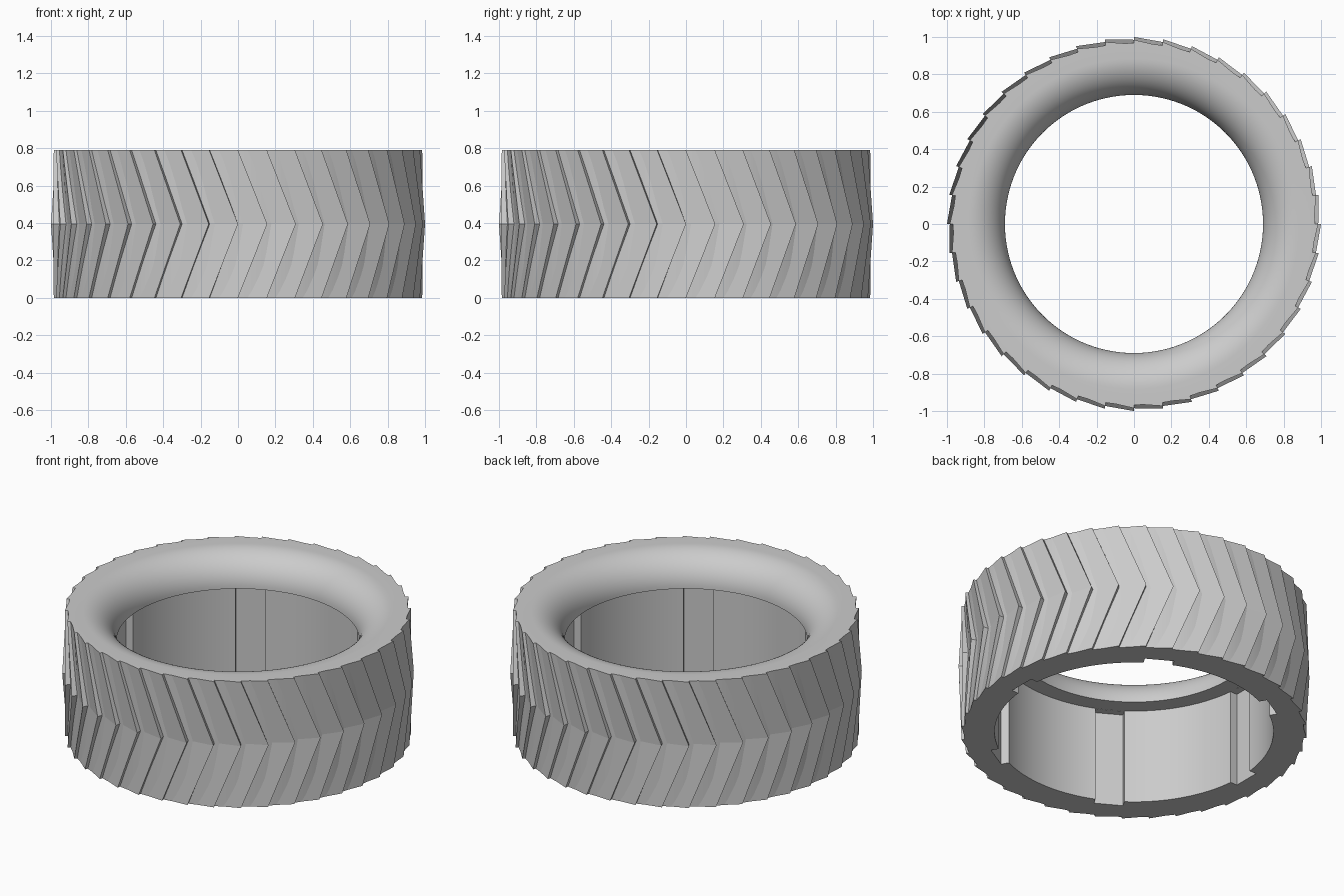
import bpy, bmesh, math
from math import sin, cos, pi, radians

cube = bpy.data.objects.get("Cube")
if cube:
    bpy.data.objects.remove(cube)

HEIGHT, LIP_Z = 0.79, 0.596
R_OUT, R_BORE, R_LIP = 0.967, 0.793, 0.69
TEETH, NOTCHES, SEGMENTS = 40, 6, 160

rubber = bpy.data.materials.new("grey_rubber")
rubber.use_nodes = True
GREY = (0.6, 0.6, 0.6, 1)
rubber.diffuse_color = GREY
rubber.node_tree.nodes["Principled BSDF"].inputs["Base Color"].default_value = GREY


def make_object(name, bm):
    bmesh.ops.recalc_face_normals(bm, faces=bm.faces)
    mesh = bpy.data.meshes.new(name)
    bm.to_mesh(mesh)
    bm.free()
    mesh.materials.append(rubber)
    obj = bpy.data.objects.new(name, mesh)
    bpy.context.collection.objects.link(obj)
    return obj


def polar(r, angle, z):
    return (r * cos(angle), r * sin(angle), z)


# Tyre body: a lathed section with a rounded shoulder and an inner lip
fillet = HEIGHT - LIP_Z
profile = [(R_BORE, 0), (R_OUT, 0), (R_OUT, HEIGHT)]
for i in range(17):
    a = pi / 2 * (1 - i / 16)
    profile.append((R_LIP + fillet * (1 - cos(a)), LIP_Z + fillet * sin(a)))
profile.append((R_BORE, LIP_Z))

bm = bmesh.new()
rings = [[bm.verts.new(polar(r, 2 * pi * s / SEGMENTS, z)) for r, z in profile]
         for s in range(SEGMENTS)]
n = len(profile)
for s in range(SEGMENTS):
    a, b = rings[s], rings[(s + 1) % SEGMENTS]
    for i in range(n):
        j = (i + 1) % n
        bm.faces.new((a[i], b[i], b[j], a[j]))
body = make_object("tyre_body", bm)

# Key slots cut into the bore
bm = bmesh.new()
for k in range(NOTCHES):
    box = bmesh.ops.create_cube(bm, size=1)["verts"]
    for v in box:
        r = 0.735 + v.co.x * 0.2
        w = v.co.y * 0.168
        z = -0.1 if v.co.z < 0 else LIP_Z - 0.001
        a = 2 * pi * k / NOTCHES
        v.co = (r * cos(a) - w * sin(a), r * sin(a) + w * cos(a), z)
cutter = make_object("slot_cutter", bm)
cutter.hide_render = True
cutter.hide_viewport = True

cut = body.modifiers.new("slots", "BOOLEAN")
cut.operation = "DIFFERENCE"
cut.solver = "EXACT"
cut.object = cutter
bpy.context.view_layer.update()
cut_mesh = bpy.data.meshes.new_from_object(
    body.evaluated_get(bpy.context.evaluated_depsgraph_get()))
body.modifiers.clear()
body.data = cut_mesh
bpy.data.objects.remove(cutter)

bpy.ops.object.select_all(action="DESELECT")
body.select_set(True)
bpy.context.view_layer.objects.active = body
bpy.ops.object.shade_smooth_by_angle(angle=radians(30))

# Chevron tread: ramped blades, tallest at the middle of the width
bm = bmesh.new()
pitch = 2 * pi / TEETH
for k in range(TEETH):
    sections = []
    for z, lead, crest in ((0, k - 1, 0.985), (HEIGHT / 2, k, 1.0), (HEIGHT, k - 1, 0.985)):
        front = lead * pitch
        sections.append([bm.verts.new(polar(r, a, z)) for r, a in (
            (crest, front), (0.95, front),
            (0.94, front - pitch), (0.962, front - pitch))])
    for low, high in zip(sections, sections[1:]):
        for i in range(4):
            j = (i + 1) % 4
            bm.faces.new((low[i], low[j], high[j], high[i]))
    bm.faces.new(sections[0])
    bm.faces.new(sections[-1])
make_object("chevron_tread", bm)
